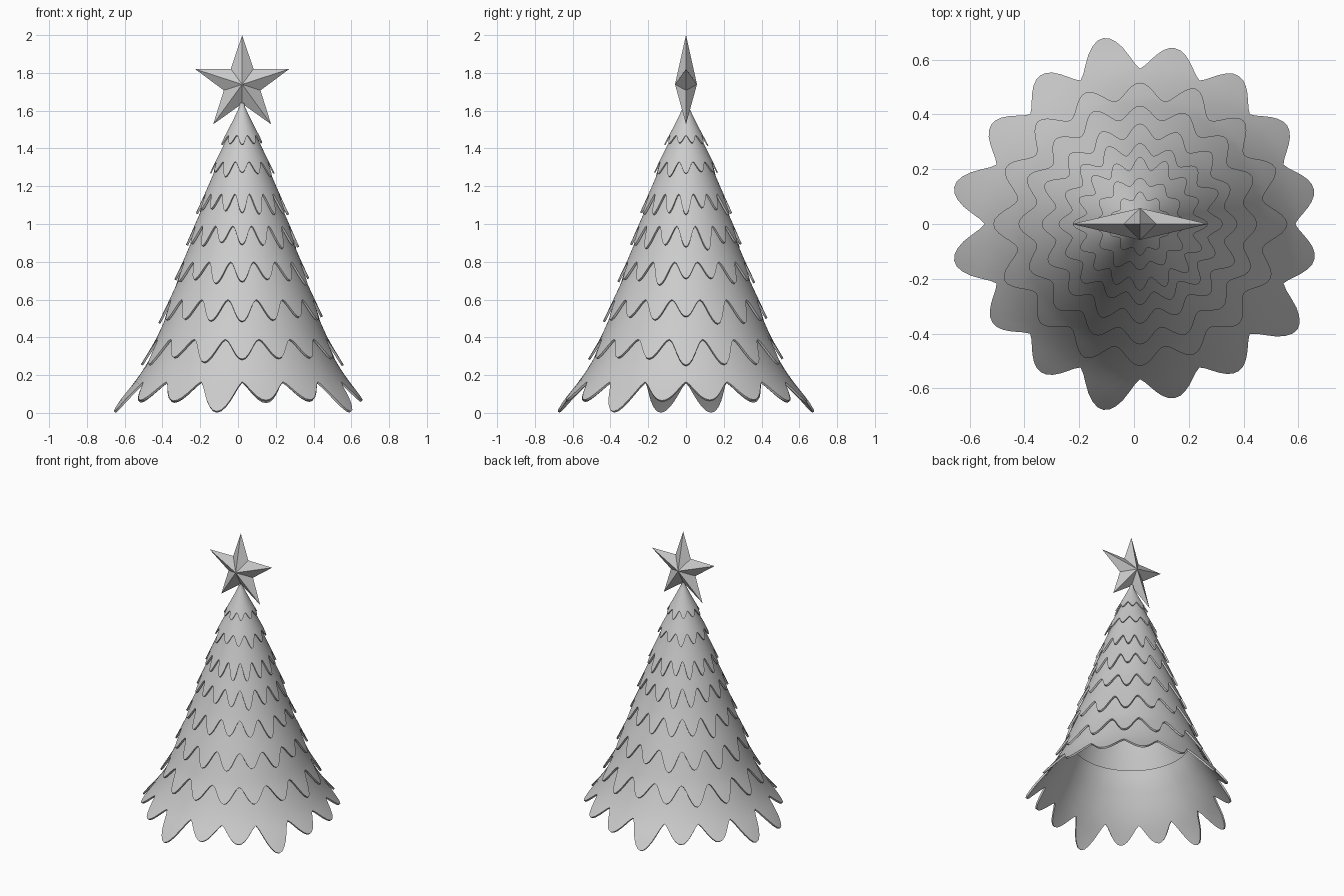
import bpy, bmesh, math, random

random.seed(4)
AXIS_X = 0.022
STEPS, ROWS = 12, 10

cube = bpy.data.objects.get("Cube")
if cube:
    bpy.data.objects.remove(cube, do_unlink=True)

grey = bpy.data.materials.new("plain_grey")
grey.use_nodes = True
grey.diffuse_color = (0.6, 0.6, 0.6, 1)
grey.node_tree.nodes["Principled BSDF"].inputs["Base Color"].default_value = (0.6, 0.6, 0.6, 1)

# Concave outline of the tree as (height, radius)
OUTLINE = [(0, .652), (.07, .612), (.17, .543), (.25, .5), (.39, .437), (.6, .368),
           (.8, .3), (.99, .242), (1.16, .187), (1.33, .132), (1.47, .08),
           (1.6, .03), (1.64, .014)]


def outline_radius(z):
    for (z0, r0), (z1, r1) in zip(OUTLINE, OUTLINE[1:]):
        if z <= z1:
            return r0 + (r1 - r0) * (z - z0) / (z1 - z0)
    return OUTLINE[-1][1]


def make_object(name, bm):
    mesh = bpy.data.meshes.new(name)
    bm.to_mesh(mesh)
    bm.free()
    mesh.materials.append(grey)
    obj = bpy.data.objects.new(name, mesh)
    bpy.context.collection.objects.link(obj)
    bpy.ops.object.select_all(action='DESELECT')
    obj.select_set(True)
    bpy.context.view_layer.objects.active = obj
    return obj


def make_tier(name, tip, notch, top, lengths, phase, roundness, thickness):
    """Flared skirt with a scalloped hem, one lobe per length."""
    bm = bmesh.new()
    lobes = len(lengths)
    count = lobes * STEPS
    flare_size = .053 - .018 * tip
    columns = []
    for i in range(count):
        lobe, step = divmod(i, STEPS)
        angle = -math.pi / 2 + math.tau * (i / count + phase / lobes)
        wave = (0.5 - 0.5 * math.cos(math.tau * step / STEPS)) ** roundness
        hem = notch - (notch - tip) * wave * lengths[lobe]
        column = []
        for j in range(ROWS):
            z = hem + (top - hem) * j / (ROWS - 1)
            flare = flare_size * max(0, (top - z) / (top - tip)) ** 1.5 - .008
            r = max(outline_radius(z) + flare, 0.012)
            column.append(bm.verts.new((AXIS_X + r * math.cos(angle), r * math.sin(angle), z)))
        columns.append(column)
    for i, a in enumerate(columns):
        b = columns[(i + 1) % count]
        for j in range(ROWS - 1):
            bm.faces.new((a[j], b[j], b[j + 1], a[j + 1]))
    obj = make_object(name, bm)
    solid = obj.modifiers.new("thickness", 'SOLIDIFY')
    solid.thickness = thickness
    solid.offset = -1
    bpy.ops.object.modifier_apply(modifier=solid.name)
    bpy.ops.object.shade_smooth_by_angle(angle=math.radians(40))


# Bottom skirt has a few long lobes
long_lobes = {2, 8, 11, 12, 15}
bottom = [1 if k in long_lobes else random.uniform(.6, .68) for k in range(16)]
make_tier("branch_tier_1", .008, .165, .48, bottom, 0, .7, .012)

# Upper skirts: hem tip, hem notch, top edge, lobe count
UPPER = [(.25, .39, .68, 16), (.47, .6, .87, 16), (.67, .8, 1.05, 16), (.86, .99, 1.22, 16),
         (1.05, 1.16, 1.39, 16), (1.25, 1.33, 1.52, 12), (1.41, 1.47, 1.64, 10)]
for n, (tip, notch, top, lobes) in enumerate(UPPER, 2):
    lengths = [random.uniform(.65, 1) for k in range(lobes)]
    make_tier(f"branch_tier_{n}", tip, notch, top, lengths, -.5, .9, .012 if n < 7 else .007)

# Faceted five-pointed star
bm = bmesh.new()
centre_z = 1.739
rim = []
for k in range(10):
    r = .261 if k % 2 == 0 else .102
    a = math.pi / 2 + k * math.pi / 5
    rim.append(bm.verts.new((AXIS_X + r * math.cos(a), 0, centre_z + r * math.sin(a))))
for y in (-.058, .058):
    hub = bm.verts.new((AXIS_X, y, centre_z))
    for k in range(10):
        bm.faces.new((rim[k], rim[(k + 1) % 10], hub))
bmesh.ops.recalc_face_normals(bm, faces=bm.faces)
make_object("top_star", bm)
